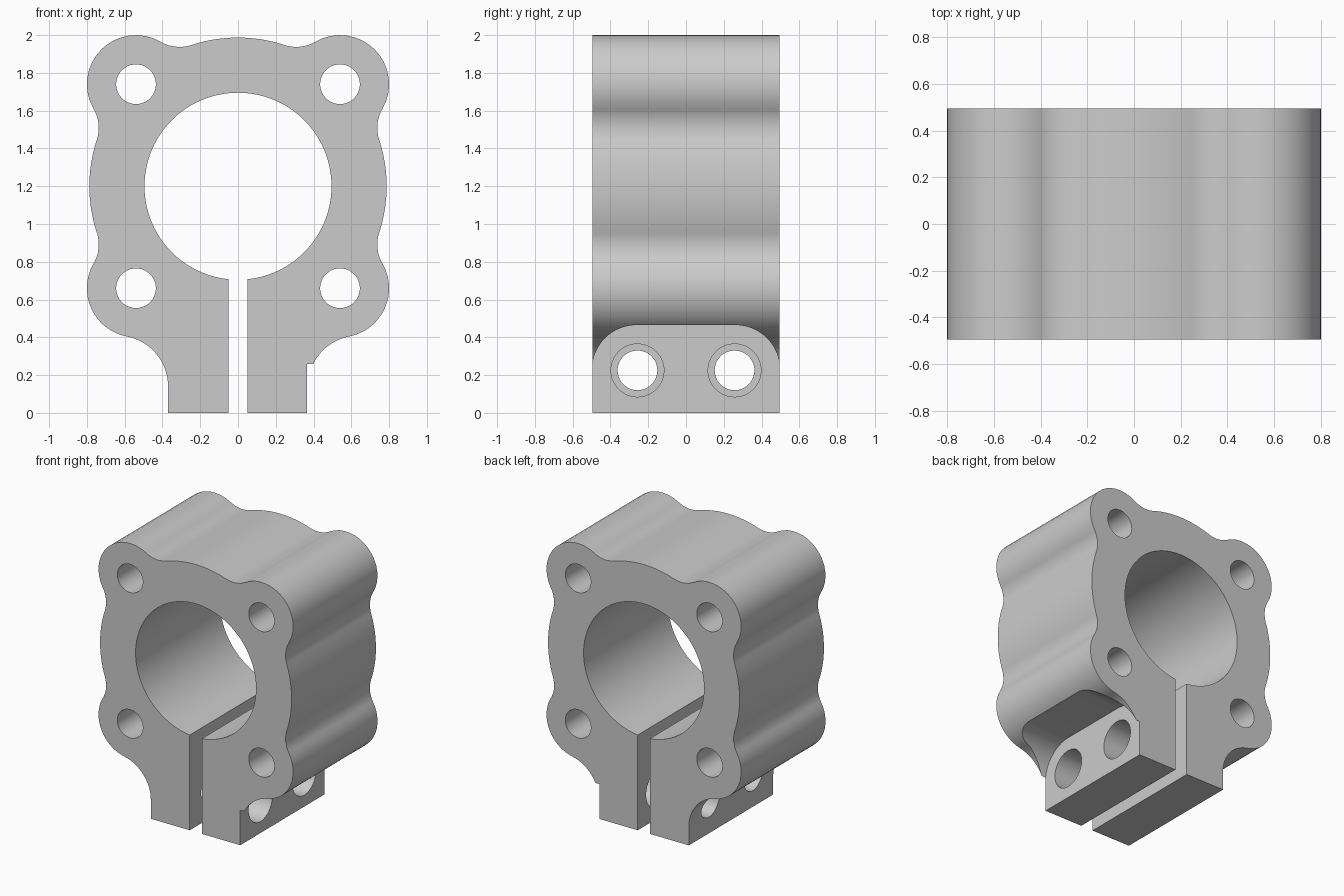
import bpy, bmesh, math
from mathutils import Vector

cube = bpy.data.objects.get("Cube")
if cube:
    bpy.data.objects.remove(cube, do_unlink=True)

HALF_DEPTH = 0.495
CENTRE = Vector((0, 1.2))
RING_R, LOBE_R, VALLEY_R, FOOT_R = 0.787, 0.26, 0.2, 0.27
LOBE = 0.54          # lobe offset from the bore axis
FOOT_X = 0.37        # half width of the clamp foot

grey = bpy.data.materials.new("light grey metal")
grey.use_nodes = True
grey.diffuse_color = (0.6, 0.6, 0.6, 1)
grey.node_tree.nodes["Principled BSDF"].inputs["Base Color"].default_value = (0.6, 0.6, 0.6, 1)


def prism(name, points, axis, low, high):
    """Extrude a 2D outline along x (points are y, z) or y (points are x, z)."""
    def place(p, d):
        return (d, p[0], p[1]) if axis == "x" else (p[0], d, p[1])
    bm = bmesh.new()
    face = bm.faces.new([bm.verts.new(place(p, low)) for p in points])
    side = bmesh.ops.extrude_face_region(bm, geom=[face])
    shift = Vector(place((0, 0), high - low))
    bmesh.ops.translate(bm, vec=shift,
                        verts=[v for v in side["geom"] if isinstance(v, bmesh.types.BMVert)])
    bmesh.ops.recalc_face_normals(bm, faces=bm.faces)
    mesh = bpy.data.meshes.new(name)
    bm.to_mesh(mesh)
    bm.free()
    mesh.materials.append(grey)
    obj = bpy.data.objects.new(name, mesh)
    bpy.context.collection.objects.link(obj)
    return obj


def arc(centre, radius, start, sweep, count):
    return [(centre[0] + radius * math.cos(start + sweep * i / count),
             centre[1] + radius * math.sin(start + sweep * i / count)) for i in range(count + 1)]


def circle(x, z, radius, count=64):
    return arc((x, z), radius, 0, math.tau, count)[:-1]


def arc_between(centre, radius, a, b, count=16):
    """Short arc on a circle from the direction of a to the direction of b."""
    a, b = a - centre, b - centre
    start = math.atan2(a.y, a.x)
    sweep = math.remainder(math.atan2(b.y, b.x) - start, math.tau)
    return arc(centre, radius, start, sweep, count)


def cut(target, cutter):
    mod = target.modifiers.new("cut", "BOOLEAN")
    mod.operation = "DIFFERENCE"
    mod.solver = "EXACT"
    mod.object = cutter
    bpy.context.view_layer.objects.active = target
    bpy.ops.object.modifier_apply(modifier=mod.name)
    bpy.data.objects.remove(cutter, do_unlink=True)


# Valley fillet centre, touching both the ring and the upper lobe
ring_d, lobe_d, gap = RING_R + VALLEY_R, LOBE_R + VALLEY_R, LOBE * math.sqrt(2)
along = (gap ** 2 + ring_d ** 2 - lobe_d ** 2) / (2 * gap)
across = math.sqrt(ring_d ** 2 - along ** 2)
vx, vz = (along - across) / math.sqrt(2), (along + across) / math.sqrt(2)

# Chain of tangent circles down the +x side of the outline
upper, lower = CENTRE + Vector((LOBE, LOBE)), CENTRE + Vector((LOBE, -LOBE))
foot_x = FOOT_X + FOOT_R
foot = Vector((foot_x, lower.y - math.sqrt((LOBE_R + FOOT_R) ** 2 - (foot_x - LOBE) ** 2)))
chain = [(CENTRE, RING_R), (CENTRE + Vector((vx, vz)), VALLEY_R), (upper, LOBE_R),
         (CENTRE + Vector((vz, vx)), VALLEY_R), (CENTRE, RING_R),
         (CENTRE + Vector((vz, -vx)), VALLEY_R), (lower, LOBE_R), (foot, FOOT_R)]
half = []
for i, (c, r) in enumerate(chain):
    before = chain[i - 1][0] if i else CENTRE + Vector((0, 1))
    after = chain[i + 1][0] if i + 1 < len(chain) else c - Vector((1, 0))
    half += arc_between(c, r, before, after)[:-1]
half += [(FOOT_X, foot.y), (FOOT_X, 0)]
outline = half + [(-x, z) for x, z in reversed(half[1:])]

# Clamp body
body = prism("clamp_body", outline, "y", -HALF_DEPTH, HALF_DEPTH)

# Main bore and clamping slot
cut(body, prism("bore_cutter", circle(0, CENTRE.y, 0.495, 96), "y", -1, 1))
cut(body, prism("slot_cutter", [(-0.05, -1), (0.05, -1), (0.05, 1.2), (-0.05, 1.2)], "y", -1, 1))

# Four mounting holes through the lobes
for sx in (-1, 1):
    for sz in (-1, 1):
        cut(body, prism("mount_cutter", circle(sx * LOBE, CENTRE.y + sz * LOBE, 0.105), "y", -1, 1))

# Screw head pocket with rounded upper corners on the +x side
w, r, top = 0.497, 0.235, 0.465
pocket = ([(-w, -1), (w, -1)] + arc((w - r, top - r), r, 0, math.pi / 2, 16)
          + arc((r - w, top - r), r, math.pi / 2, math.pi / 2, 16))
cut(body, prism("pocket_cutter", pocket, "x", 0.365, 1.5))

# Clamp screws: narrow threaded holes, wider clearance on the +x half
for y in (-0.257, 0.257):
    cut(body, prism("thread_cutter", circle(y, 0.225, 0.105), "x", -1.5, 0.01))
    cut(body, prism("clearance_cutter", circle(y, 0.225, 0.14), "x", 0, 1.5))

bpy.ops.object.select_all(action="DESELECT")
body.select_set(True)
bpy.context.view_layer.objects.active = body
bpy.ops.object.shade_smooth_by_angle(angle=math.radians(30))
